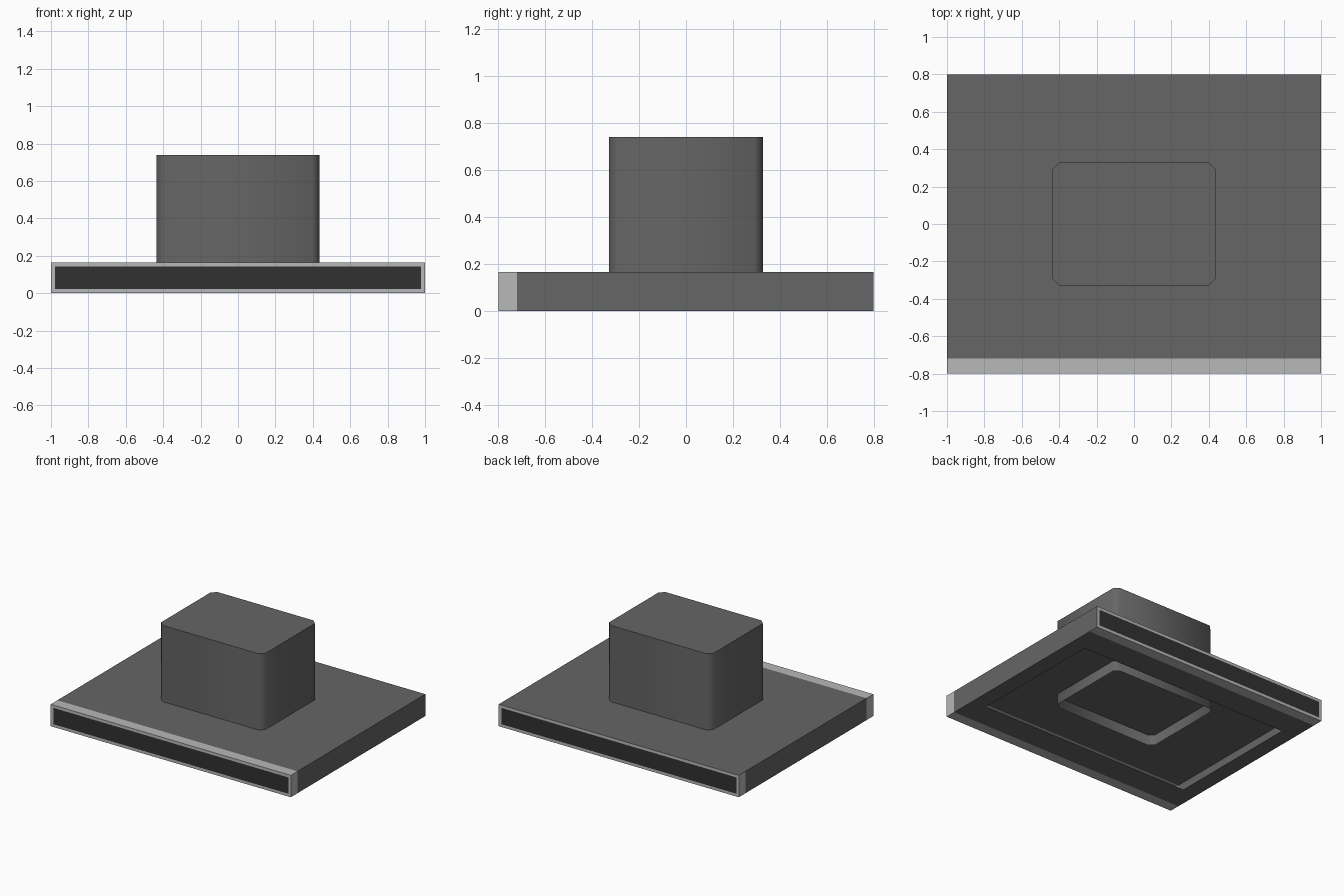
import bpy, bmesh, math
from mathutils import Vector, Matrix

if "Cube" in bpy.data.objects:
    bpy.data.objects.remove(bpy.data.objects["Cube"])


def material(name, v):
    m = bpy.data.materials.new(name)
    m.diffuse_color = (v, v, v, 1)
    m.use_nodes = True
    m.node_tree.nodes["Principled BSDF"].inputs["Base Color"].default_value = m.diffuse_color
    return m


GREY = material("mid_grey", 0.133)
LIGHT = material("light_grey", 0.48)
DARK = material("dark_grey", 0.031)


def box(size, centre):
    bm = bmesh.new()
    bmesh.ops.create_cube(bm, size=1.0)
    bmesh.ops.transform(bm, verts=bm.verts,
                        matrix=Matrix.Translation(centre) @ Matrix.Diagonal((*size, 1)))
    return bm


def finish(bm, name, mats):
    me = bpy.data.meshes.new(name)
    bm.to_mesh(me)
    bm.free()
    for m in mats:
        me.materials.append(m)
    ob = bpy.data.objects.new(name, me)
    bpy.context.collection.objects.link(ob)
    return ob


# Base plate: flat hollow shell with trimmed ends
H, BAND = 0.165, 0.72
bm = box((2, 1.6, H), (0, 0, H / 2))
for y in (-BAND, BAND):
    bmesh.ops.bisect_plane(bm, geom=bm.verts[:] + bm.edges[:] + bm.faces[:],
                           plane_co=(0, y, 0), plane_no=(0, 1, 0))
bm.normal_update()
for f in bm.faces:
    y, n = f.calc_center_median().y, f.normal
    front = y < -BAND
    back = y > BAND and (n.y > 0.5 or n.x < -0.5 or n.z < -0.5)
    f.material_index = 1 if front or back else 0

# Dark panels framed by the light trim at both ends
for f in [f for f in bm.faces if abs(f.normal.y) > 0.5]:
    bmesh.ops.inset_individual(bm, faces=[f], thickness=0.03, depth=0)
    f.material_index = 2

# Rectangular opening in the underside
under = [f for f in bm.faces if f.normal.z < -0.5 and abs(f.calc_center_median().y) < 0.1]
bmesh.ops.inset_individual(bm, faces=under, thickness=0.17, depth=0)
for v in under[0].verts:
    v.co.y = math.copysign(0.523, v.co.y)
bmesh.ops.delete(bm, geom=under, context='FACES')
finish(bm, "base_plate", [GREY, LIGHT, DARK])

# Upright block: open-bottomed, softened vertical corners, sunk into the plate
Z0, Z1 = 0.085, 0.74
bm = box((0.87, 0.655, Z1 - Z0), (0, 0, (Z0 + Z1) / 2))
bm.normal_update()
bmesh.ops.delete(bm, geom=[f for f in bm.faces if f.normal.z < -0.5], context='FACES')
uprights = [e for e in bm.edges if abs(e.verts[0].co.z - e.verts[1].co.z) > 0.1]
bmesh.ops.bevel(bm, geom=uprights, offset=0.035, segments=1, affect='EDGES')
block = finish(bm, "upright_block", [GREY])
bpy.ops.object.select_all(action='DESELECT')
block.select_set(True)
bpy.context.view_layer.objects.active = block
bpy.ops.object.shade_smooth_by_angle(angle=math.radians(50))
